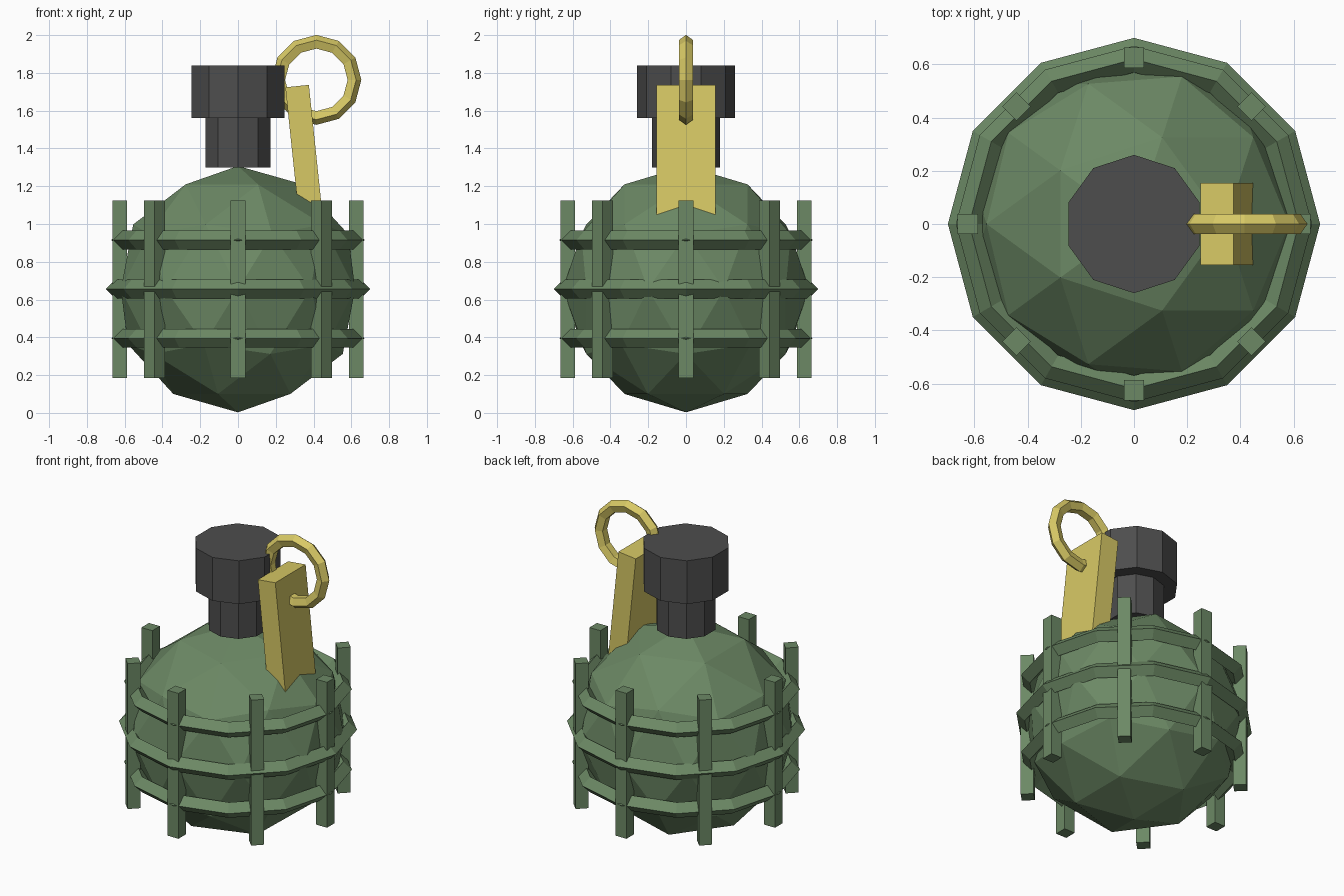
import bpy
from math import radians, sin, cos, pi

if "Cube" in bpy.data.objects:
    bpy.data.objects.remove(bpy.data.objects["Cube"])


def material(name, color):
    m = bpy.data.materials.new(name)
    m.diffuse_color = (*color, 1)
    m.use_nodes = True
    m.node_tree.nodes["Principled BSDF"].inputs["Base Color"].default_value = m.diffuse_color
    return m


GREEN = material("green_shell", (0.15, 0.25, 0.13))
DARK = material("dark_metal", (0.075, 0.075, 0.075))
BRASS = material("yellow_metal", (0.68, 0.58, 0.13))


def finish(name, mat):
    ob = bpy.context.object
    ob.name = name
    ob.data.materials.append(mat)
    return ob


def cylinder(name, radius, z0, z1, mat):
    bpy.ops.mesh.primitive_cylinder_add(vertices=10, radius=radius, depth=z1 - z0,
                                        location=(0, 0, (z0 + z1) / 2))
    finish(name, mat)


def box(name, size, loc, rot, mat):
    bpy.ops.mesh.primitive_cube_add(size=1, location=loc, rotation=rot)
    finish(name, mat).scale = size


def torus(name, major, minor, sides, loc, rot, mat):
    bpy.ops.mesh.primitive_torus_add(major_segments=12, minor_segments=sides,
                                     major_radius=major, minor_radius=minor,
                                     location=loc, rotation=rot)
    finish(name, mat)


# Faceted round body
MID = 0.655
bpy.ops.mesh.primitive_ico_sphere_add(subdivisions=2, radius=0.652, location=(0, 0, MID))
finish("body", GREEN)

# Horizontal bands
for label, dz, major in (("lower", -0.26, 0.62), ("middle", 0, 0.65), ("upper", 0.26, 0.62)):
    torus(f"{label}_band", major, 0.05, 4, (0, 0, MID + dz), (0, 0, 0), GREEN)

# Vertical ribs around the body
for i in range(8):
    a = i * pi / 4
    box(f"rib_{i + 1}", (0.077, 0.077, 0.94),
        (0.625 * cos(a), 0.625 * sin(a), MID), (0, 0, a), GREEN)

# Neck and cap
cylinder("neck", 0.18, 1.298, 1.565, DARK)
cylinder("cap", 0.26, 1.56, 1.84, DARK)

# Tilted lever, its lower end sunk into the body
tilt, length = radians(6), 0.74
box("lever", (0.125, 0.31, length),
    (0.313 + sin(tilt) * length / 2, 0, 1.73 - cos(tilt) * length / 2), (0, -tilt, 0), BRASS)

# Upright pull ring
torus("pull_ring", 0.198, 0.04, 5, (0.415, 0, 1.763), (pi / 2, 0, 0), BRASS)
